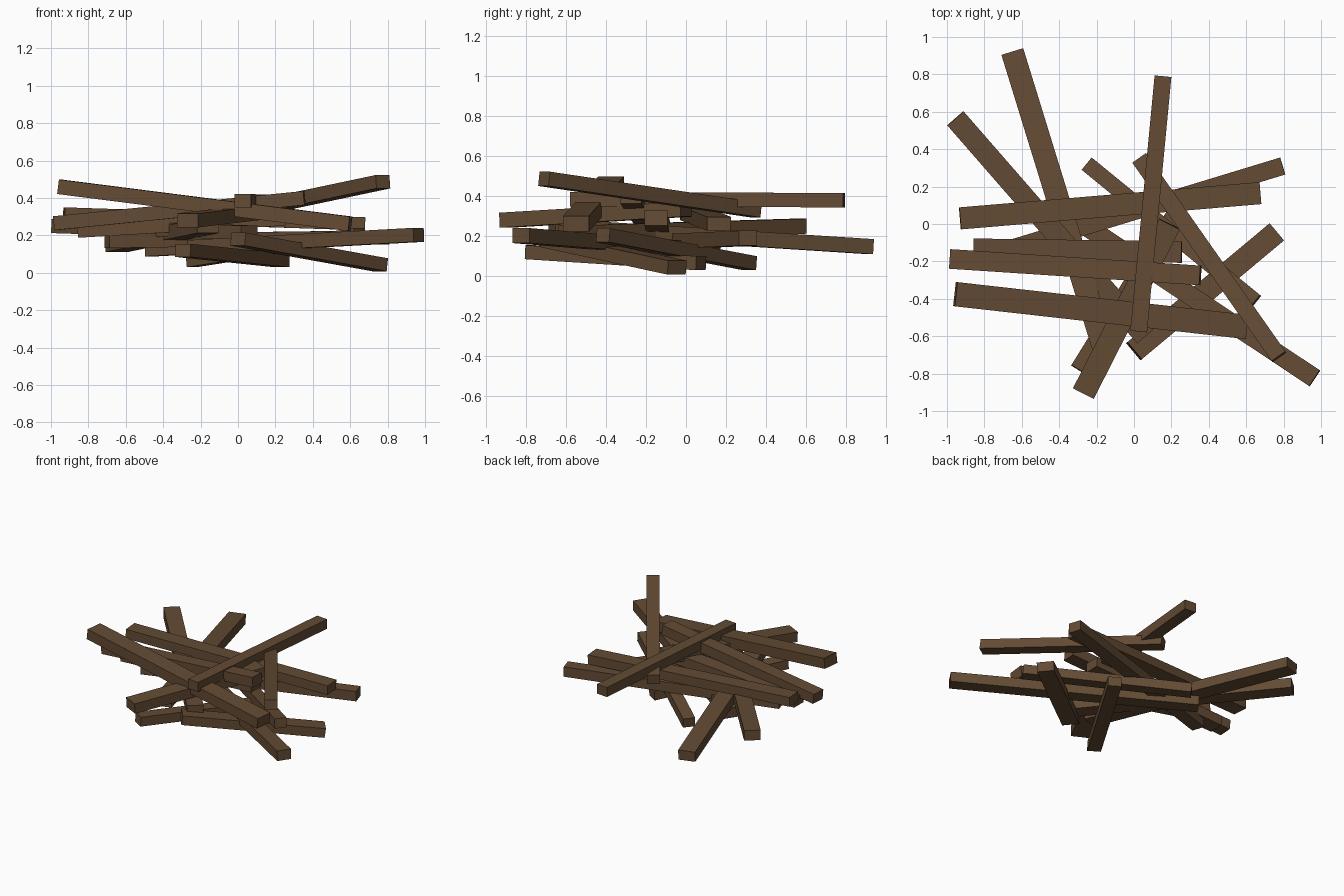
import bpy
from mathutils import Vector, Matrix

wood = bpy.data.materials.new("brown_wood")
wood.diffuse_color = (0.125, 0.07, 0.034, 1)


def beam(name, a, b, width, height):
    """Square-cut timber running between two end-face centres."""
    a, b = Vector(a), Vector(b)
    along = (b - a).normalized()
    side = Vector((0, 0, 1)).cross(along).normalized()
    up = along.cross(side)
    bpy.ops.mesh.primitive_cube_add(size=1)
    ob = bpy.context.object
    ob.name = name
    rot = Matrix((along, side, up)).transposed()
    size = Matrix.Diagonal(((b - a).length, width, height))
    ob.data.transform((rot @ size).to_4x4())
    ob.location = (a + b) / 2
    ob.data.materials.append(wood)


# timbers of the pile, bottom layer first: end, end, width, height
timbers = [
    ((-0.25, 0.32, 0.065), (0.65, -0.415, 0.205), 0.085, 0.07),
    ((-0.295, -0.78, 0.12), (0.235, 0.075, 0.065), 0.095, 0.07),
    ((0.76, -0.045, 0.043), (0.0, -0.68, 0.18), 0.12, 0.07),
    ((-0.47, 0.13, 0.125), (0.966, -0.825, 0.203), 0.102, 0.075),
    ((0.795, 0.31, 0.19), (-0.7, -0.145, 0.17), 0.095, 0.075),
    ((-0.65, 0.92, 0.148), (-0.16, -0.67, 0.25), 0.122, 0.075),
    ((-0.955, 0.565, 0.25), (0.06, -0.60, 0.215), 0.115, 0.075),
    ((-0.857, -0.135, 0.225), (0.255, -0.15, 0.29), 0.115, 0.075),
    ((-0.27, -0.905, 0.28), (0.19, 0.0, 0.335), 0.125, 0.075),
    ((-0.93, 0.03, 0.315), (0.675, 0.165, 0.262), 0.118, 0.07),
    ((-0.982, -0.187, 0.265), (0.355, -0.275, 0.4), 0.105, 0.075),
    ((-0.955, -0.375, 0.46), (0.6, -0.55, 0.262), 0.13, 0.078),
    ((0.03, 0.35, 0.33), (0.775, -0.71, 0.487), 0.09, 0.072),
    ((0.155, 0.79, 0.38), (0.025, -0.575, 0.385), 0.09, 0.072),
]
for i, t in enumerate(timbers):
    beam(f"timber_{i + 1}", *t)
